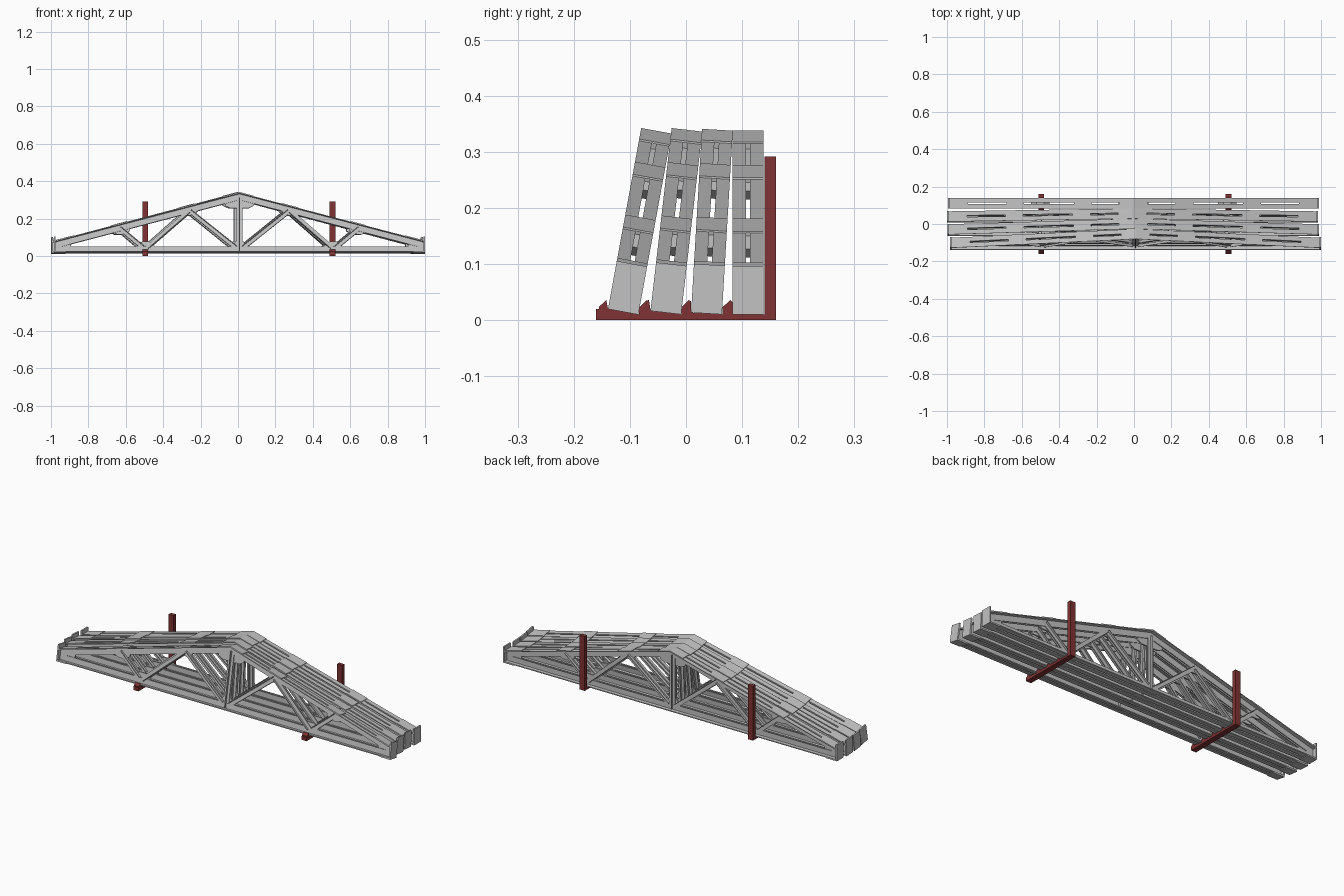
import bpy, bmesh, math
from mathutils import Vector

if "Cube" in bpy.data.objects:
    bpy.data.objects.remove(bpy.data.objects["Cube"])


def material(name, rgb):
    m = bpy.data.materials.new(name)
    m.diffuse_color = (*rgb, 1)
    m.use_nodes = True
    m.node_tree.nodes["Principled BSDF"].inputs["Base Color"].default_value = m.diffuse_color
    return m


steel = material("light_grey_steel", (0.54, 0.54, 0.54))
red = material("dark_red_paint", (0.21, 0.032, 0.032))


def prism(bm, pts, lo, hi, axis="y"):
    """Extrude a closed outline: (x, z) along y, or (y, z) along x."""
    def v(p, d):
        return (p[0], d, p[1]) if axis == "y" else (d, p[0], p[1])
    a = [bm.verts.new(v(p, lo)) for p in pts]
    b = [bm.verts.new(v(p, hi)) for p in pts]
    bm.faces.new(a)
    bm.faces.new(b[::-1])
    for i in range(len(pts)):
        j = (i + 1) % len(pts)
        bm.faces.new((a[i], b[i], b[j], a[j]))


def rect(x0, x1, z0, z1):
    return [(x0, z0), (x1, z0), (x1, z1), (x0, z1)]


def mirrored(bm, pts, lo, hi):
    for s in (-1, 1):
        prism(bm, [(s * x, z) for x, z in pts], lo, hi)


def mesh(name, bm, mat):
    bmesh.ops.recalc_face_normals(bm, faces=bm.faces)
    me = bpy.data.meshes.new(name)
    bm.to_mesh(me)
    bm.free()
    me.materials.append(mat)
    return me


# Truss dimensions
HALF, W, GAP, T = 0.992, 0.0275, 0.004, 0.004
TOP, SLOPE, LEG = 0.325, 0.266, 0.036


def chord_z(x):
    return TOP - SLOPE * x


def sloped(x0, x1, d0, d1):
    """Strip following the roof slope between two vertical offsets."""
    return [(x0, chord_z(x0) + d0), (x1, chord_z(x1) + d0),
            (x1, chord_z(x1) + d1), (x0, chord_z(x0) + d1)]


def strip(p, q, h0, h1):
    """Rectangle along the line p-q, between two sideways offsets."""
    p, q = Vector(p), Vector(q)
    d = (q - p).normalized()
    n = Vector((-d.y, d.x))
    return [tuple(c) for c in (p + n * h0, q + n * h0, q + n * h1, p + n * h1)]


parts = {}

# Chords: pairs of back-to-back angles with a narrow gap
top, bottom = bmesh.new(), bmesh.new()
for s in (-1, 1):
    wide, thin = sorted((s * GAP, s * W)), sorted((s * GAP, s * (GAP + T)))
    mirrored(top, sloped(0, HALF - 0.008, -T, 0), *wide)
    mirrored(top, sloped(0, HALF - 0.008, -LEG, -T), *thin)
    prism(bottom, rect(-HALF + 0.008, HALF - 0.008, 0.003, 0.008), *wide)
    prism(bottom, rect(-HALF + 0.008, HALF - 0.008, 0.008, 0.036), *thin)
parts["top_chord"] = top
parts["bottom_chord"] = bottom

# Diagonals and king post: pairs of slim angles
webs = bmesh.new()
diagonals = [((0.515, 0.03), (0.64, 0.135)), ((0.495, 0.03), (0.27, 0.228)),
             ((0.02, 0.03), (0.265, 0.228))]
for s in (-1, 1):
    wide, thin = sorted((s * GAP, s * 0.018)), sorted((s * GAP, s * (GAP + T)))
    for p, q in diagonals:
        mirrored(webs, strip(p, q, -0.011, 0.011), *thin)
        mirrored(webs, strip(p, q, 0.007, 0.011), *wide)
    prism(webs, rect(-0.016, 0.016, 0.01, 0.3), *thin)
    prism(webs, rect(-0.002, 0.002, 0.01, 0.3), *wide)
parts["web_members"] = webs

# Gusset plates filling the gap at each joint
gussets = bmesh.new()
prism(gussets, [(-0.08, 0.295), (-0.075, 0.258), (-0.05, 0.245), (0.05, 0.245),
                (0.075, 0.258), (0.08, 0.295), (0, TOP - 0.004)], -GAP, GAP)
prism(gussets, [(-0.04, 0.006), (0.04, 0.006), (0.04, 0.04), (0.02, 0.065),
                (-0.02, 0.065), (-0.04, 0.04)], -GAP, GAP)
for x, z in ((0.27, 0.205), (0.63, 0.102)):
    mirrored(gussets, [(x - 0.045, chord_z(x - 0.045) - T), (x - 0.045, z + 0.02),
                       (x - 0.02, z), (x + 0.025, z), (x + 0.05, z + 0.015),
                       (x + 0.05, chord_z(x + 0.05) - T)], -GAP, GAP)
mirrored(gussets, [(0.45, 0.006), (0.55, 0.006), (0.55, 0.036), (0.52, 0.062),
                   (0.48, 0.062), (0.45, 0.036)], -GAP, GAP)
mirrored(gussets, [(0.9, 0.006), (0.984, 0.006), (0.984, chord_z(0.984) - T),
                   (0.9, chord_z(0.9) - T)], -GAP, GAP)
parts["gusset_plates"] = gussets

# Cover plates over the joints on the roof slope
covers = bmesh.new()
for x0, x1 in ((0, 0.075), (0.23, 0.315), (0.59, 0.675), (0.885, 0.984)):
    mirrored(covers, sloped(x0, x1, 0, 0.003), -W, W)
parts["cover_plates"] = covers

# Upright end plates and bearing plates
ends = bmesh.new()
mirrored(ends, rect(HALF - 0.008, HALF, 0, 0.087), -W, W)
mirrored(ends, rect(0.93, HALF - 0.008, 0, 0.003), -W, W)
parts["end_plates"] = ends

# Four leaning trusses share the same meshes
meshes = {n: mesh(n, b, steel) for n, b in parts.items()}
placement = [(0.008, -0.112, 0.015, 10.4), (-0.004, -0.036, 0.0135, 6.6),
             (-0.008, 0.0365, 0.012, 3.4), (-0.002, 0.1105, 0.01, 0)]
for i, (x, y, z, lean) in enumerate(placement, 1):
    for n, me in meshes.items():
        o = bpy.data.objects.new(f"truss_{i}_{n}", me)
        o.location = (x, y, z)
        o.rotation_euler.x = -math.radians(lean)
        bpy.context.collection.objects.link(o)

# Two L-shaped racks with stepped seats and wedge stops
profile = [(-0.16, 0), (0.16, 0), (0.16, 0.292), (0.14, 0.292), (0.14, 0.010),
           (0.083, 0.010), (0.083, 0.032), (0.079, 0.036), (0.065, 0.023), (0.065, 0.0105),
           (0.009, 0.0135), (0.009, 0.034), (0.005, 0.036), (-0.008, 0.023), (-0.008, 0.0105),
           (-0.063, 0.0165), (-0.066, 0.036), (-0.071, 0.035), (-0.083, 0.023),
           (-0.084, 0.010), (-0.139, 0.020), (-0.142, 0.036), (-0.155, 0.024), (-0.155, 0.02),
           (-0.16, 0.02)]
for side, x in (("left", -0.495), ("right", 0.505)):
    bm = bmesh.new()
    prism(bm, profile, x - 0.015, x + 0.015, "x")
    o = bpy.data.objects.new(f"{side}_rack", mesh(f"{side}_rack", bm, red))
    bpy.context.collection.objects.link(o)
